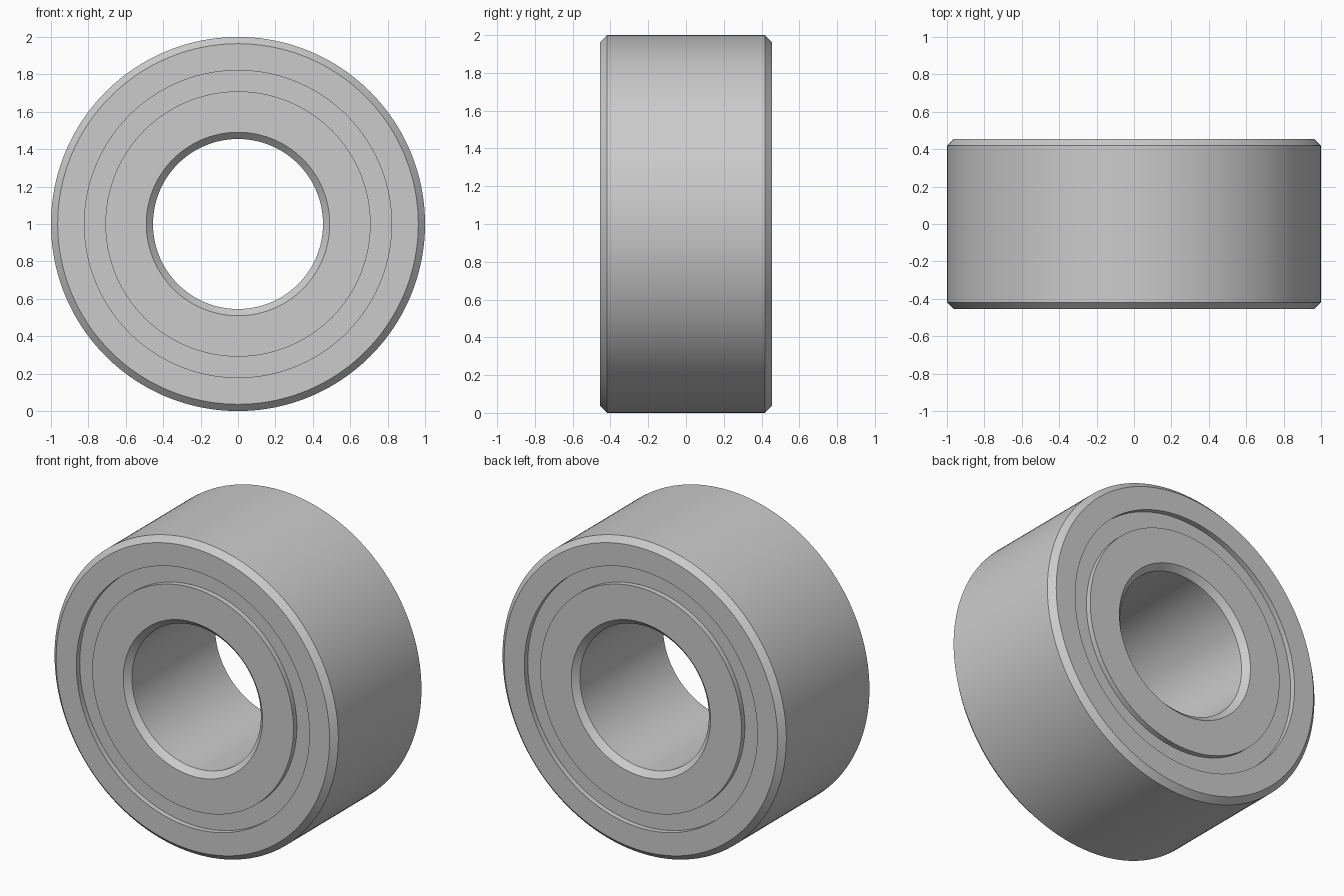
import bpy
import math

cube = bpy.data.objects.get("Cube")
if cube:
    bpy.data.objects.remove(cube, do_unlink=True)

SEGMENTS = 160
HALF = 0.4545      # half width along y
CHAMFER = 0.036
RECESS = 0.034     # depth of the shields below the ring faces
BORE, INNER_LIP, OUTER_LIP, RIM = 0.4545, 0.709, 0.821, 1.0

steel = bpy.data.materials.new("steel grey")
steel.use_nodes = True
steel.diffuse_color = (0.6, 0.6, 0.6, 1)
steel.node_tree.nodes["Principled BSDF"].inputs["Base Color"].default_value = (0.6, 0.6, 0.6, 1)


def lathe(name, profile):
    """Revolve a closed (radius, y) profile, listed counter-clockwise, about the y axis."""
    n = len(profile)
    verts, faces = [], []
    for i in range(SEGMENTS):
        a = 2 * math.pi * i / SEGMENTS
        verts += [(r * math.cos(a), y, 1 + r * math.sin(a)) for r, y in profile]
        j = (i + 1) % SEGMENTS
        for k in range(n):
            m = (k + 1) % n
            faces.append((i * n + k, i * n + m, j * n + m, j * n + k))
    mesh = bpy.data.meshes.new(name)
    mesh.from_pydata(verts, [], faces)
    mesh.materials.append(steel)
    obj = bpy.data.objects.new(name, mesh)
    bpy.context.collection.objects.link(obj)
    bpy.ops.object.select_all(action='DESELECT')
    obj.select_set(True)
    bpy.context.view_layer.objects.active = obj
    bpy.ops.object.mode_set(mode='EDIT')
    bpy.ops.mesh.select_all(action='SELECT')
    bpy.ops.mesh.normals_make_consistent(inside=False)
    bpy.ops.object.mode_set(mode='OBJECT')
    bpy.ops.object.shade_smooth_by_angle(angle=math.radians(30))
    return obj


# Outer ring, chamfered on its outside edges
lathe("outer_ring", [(OUTER_LIP, -HALF), (RIM - CHAMFER, -HALF), (RIM, -HALF + CHAMFER),
                     (RIM, HALF - CHAMFER), (RIM - CHAMFER, HALF), (OUTER_LIP, HALF)])

# Inner ring, chamfered at the bore
lathe("inner_ring", [(BORE + CHAMFER, -HALF), (INNER_LIP, -HALF), (INNER_LIP, HALF),
                     (BORE + CHAMFER, HALF), (BORE, HALF - CHAMFER), (BORE, -HALF + CHAMFER)])

# Recessed shields closing the gap on both sides
for name, side in (("front_shield", -1), ("back_shield", 1)):
    outside = side * (HALF - RECESS)
    inside = outside - side * 0.04
    lathe(name, [(INNER_LIP, outside), (OUTER_LIP, outside),
                 (OUTER_LIP, inside), (INNER_LIP, inside)])
